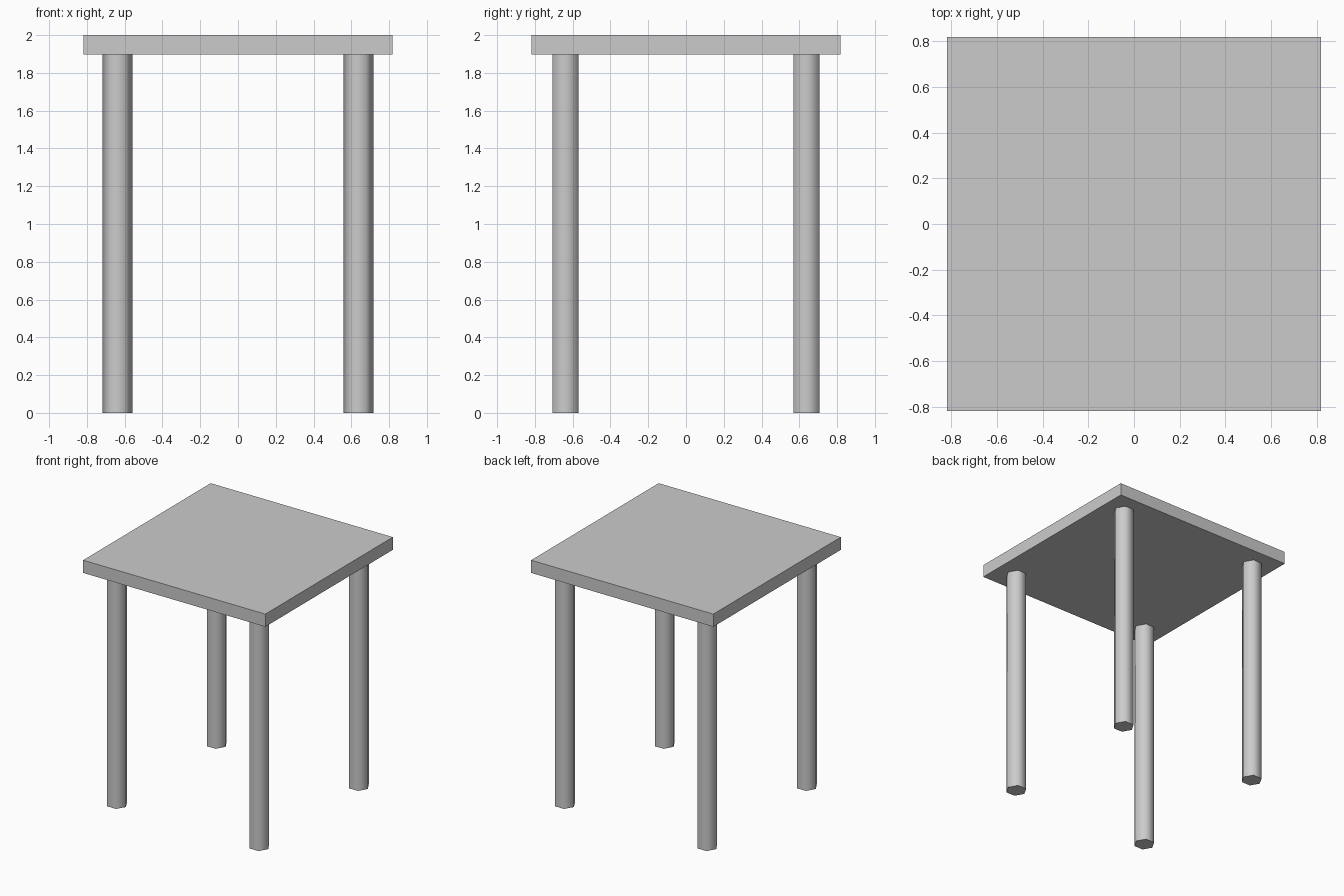
import bpy
import math

if "Cube" in bpy.data.objects:
    bpy.data.objects.remove(bpy.data.objects["Cube"])

TOP_HALF = 0.817      # half width of the square top
TOP_Z = 1.897         # underside of the top
LEG_POS = 0.638
LEG_RADIUS = 0.08

# Square table top
bpy.ops.mesh.primitive_cube_add(size=1, location=(0, 0, (TOP_Z + 2) / 2))
top = bpy.context.object
top.name = "table_top"
top.scale = (2 * TOP_HALF, 2 * TOP_HALF, 2 - TOP_Z)
bpy.ops.object.transform_apply(location=False, rotation=False, scale=True)


# Six-sided leg, corners pointing along x, smooth sides and sharp ends
def add_leg(name, x, y):
    bpy.ops.mesh.primitive_cylinder_add(
        vertices=6, radius=LEG_RADIUS, depth=TOP_Z,
        location=(x, y, TOP_Z / 2), rotation=(0, 0, math.radians(90)))
    leg = bpy.context.object
    leg.name = name
    bpy.ops.object.transform_apply(location=False, rotation=True, scale=False)
    bpy.ops.object.shade_smooth_by_angle(angle=math.radians(65))


for y_name, sy in (("front", -1), ("back", 1)):
    for x_name, sx in (("left", -1), ("right", 1)):
        add_leg(f"{y_name}_{x_name}_leg", sx * LEG_POS, sy * LEG_POS)
